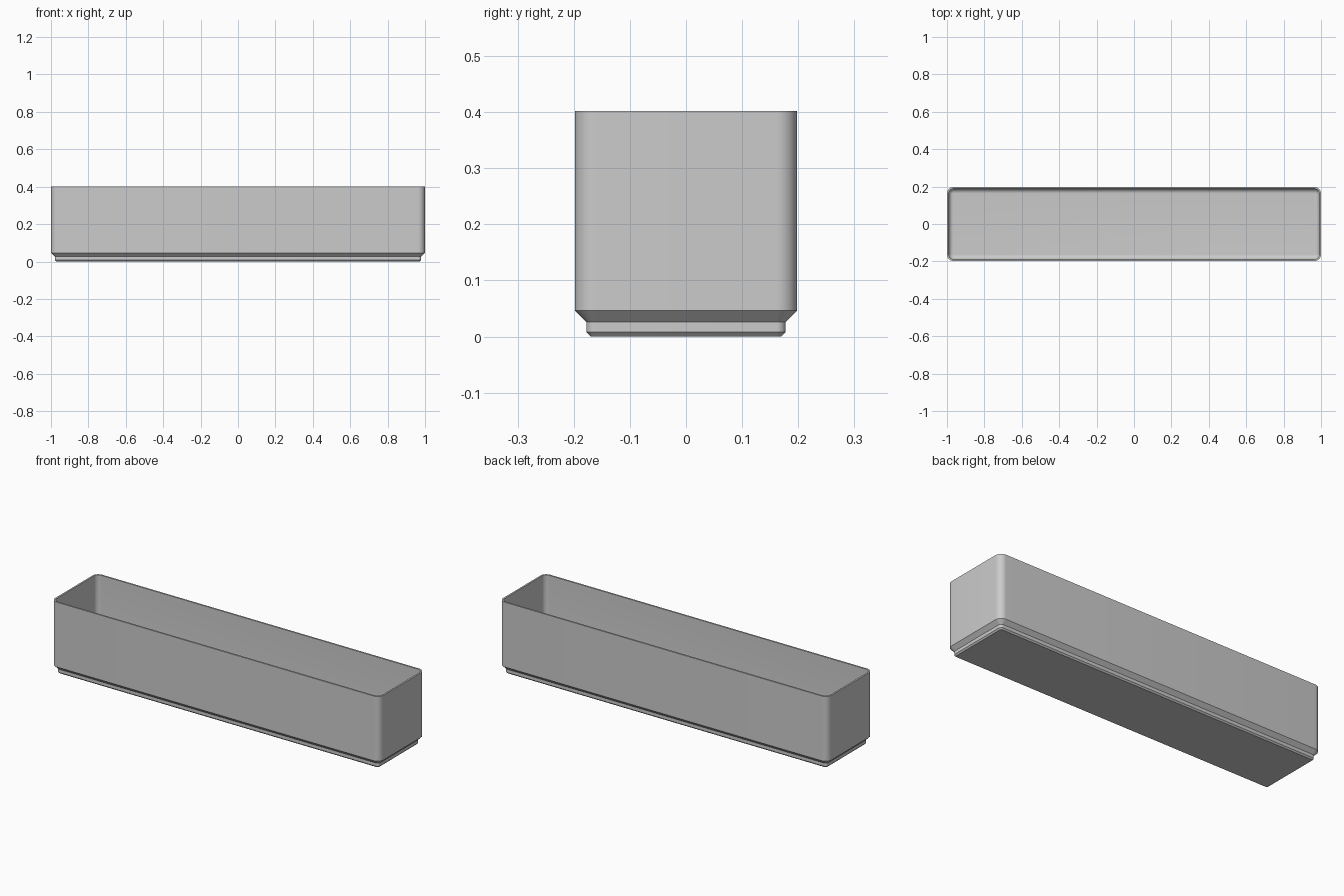
import bpy, bmesh, math

if "Cube" in bpy.data.objects:
    bpy.data.objects.remove(bpy.data.objects["Cube"])

HX, HY, R = 1.0, 0.198, 0.036   # outer half sizes and corner radius
WALL, TOP, FLOOR = 0.0092, 0.402, 0.0545
FILLET = 0.025                  # rounding between inner wall and floor
SEG = 12                        # segments per rounded corner

grey = bpy.data.materials.new("light_grey")
grey.diffuse_color = (0.6, 0.6, 0.6, 1)
grey.use_nodes = True
grey.node_tree.nodes["Principled BSDF"].inputs["Base Color"].default_value = grey.diffuse_color


def ring(bm, inset, z):
    """Rounded rectangle, offset inwards from the outer outline."""
    r = R - inset
    verts = []
    for i, (sx, sy) in enumerate([(1, 1), (-1, 1), (-1, -1), (1, -1)]):
        for k in range(SEG + 1):
            a = math.pi / 2 * (i + k / SEG)
            verts.append(bm.verts.new((sx * (HX - R) + r * math.cos(a),
                                       sy * (HY - R) + r * math.sin(a), z)))
    return verts


# Stepped foot, outer wall and rim as (inset, height)
profile = [(0.028, 0), (0.0205, 0.0076), (0.0205, 0.0255), (0, 0.046),
           (0, TOP), (WALL, TOP)]
# Inner wall running into a rounded floor edge
for k in range(9):
    a = math.pi / 2 * k / 8
    profile.append((WALL + FILLET * (1 - math.cos(a)),
                    FLOOR + FILLET * (1 - math.sin(a))))

bm = bmesh.new()
rings = [ring(bm, inset, z) for inset, z in profile]
for a, b in zip(rings, rings[1:]):
    for i in range(len(a)):
        j = (i + 1) % len(a)
        bm.faces.new((a[i], a[j], b[j], b[i]))
bm.faces.new(rings[0][::-1])    # underside
bm.faces.new(rings[-1])         # inner floor
bmesh.ops.recalc_face_normals(bm, faces=bm.faces[:])

mesh = bpy.data.meshes.new("storage_bin")
bm.to_mesh(mesh)
bm.free()
mesh.materials.append(grey)
storage_bin = bpy.data.objects.new("storage_bin", mesh)
bpy.context.collection.objects.link(storage_bin)

# Smooth corners, sharp steps
bpy.context.view_layer.objects.active = storage_bin
storage_bin.select_set(True)
bpy.ops.object.shade_smooth_by_angle(angle=math.radians(30))
